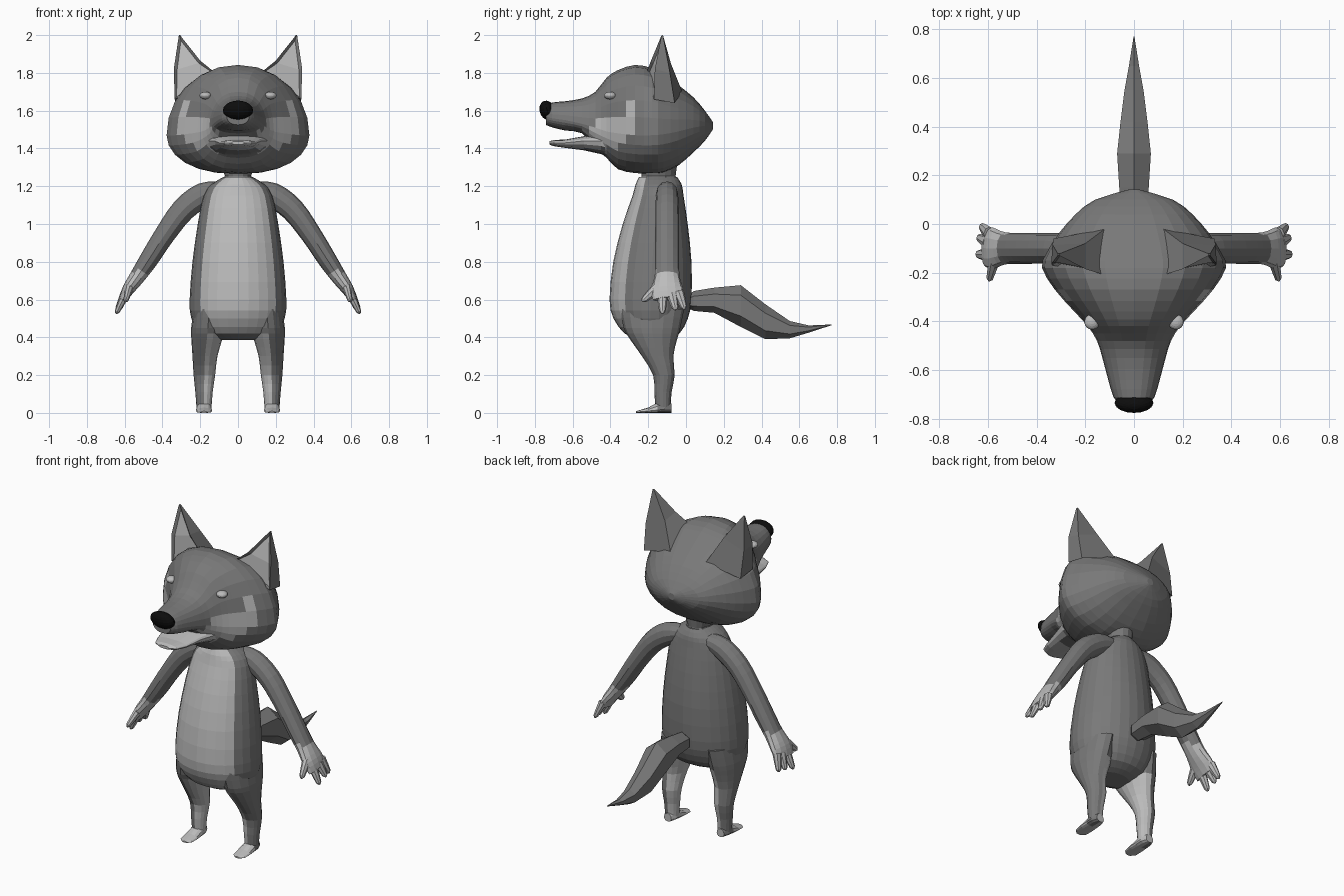
import bpy, bmesh
from math import sin, cos, pi, copysign
from mathutils import Vector

if "Cube" in bpy.data.objects:
    bpy.data.objects.remove(bpy.data.objects["Cube"])


def material(name, value):
    m = bpy.data.materials.new(name)
    m.use_nodes = True
    colour = (value, value, value, 1)
    m.diffuse_color = colour
    shader = m.node_tree.nodes["Principled BSDF"]
    shader.inputs["Base Color"].default_value = colour
    shader.inputs["Roughness"].default_value = 0.8
    return m


MATS = [material("grey_fur", 0.19), material("pale_fur", 0.5), material("black_nose", 0.004)]
FUR, PALE, BLACK = range(3)


def loft(name, rings, rule=lambda c, t: FUR, side=1):
    """Skin closed rings; rule picks the colour from face centre and turn fraction."""
    bm = bmesh.new()
    loops = [[bm.verts.new((p[0] * side, p[1], p[2])) for p in r] for r in rings]
    n = len(loops[0])

    def add(verts, t):
        f = bm.faces.new(verts)
        c = f.calc_center_median()
        c.x *= side
        f.material_index = rule(c, t)

    for a, b in zip(loops, loops[1:]):
        for j in range(n):
            k = (j + 1) % n
            add((a[j], a[k], b[k], b[j]), (j + 0.5) / n)
    add(loops[0], 0)
    add(loops[-1], 0)
    bmesh.ops.recalc_face_normals(bm, faces=bm.faces)
    mesh = bpy.data.meshes.new(name)
    bm.to_mesh(mesh)
    bm.free()
    for m in MATS:
        mesh.materials.append(m)
    obj = bpy.data.objects.new(name, mesh)
    bpy.context.collection.objects.link(obj)
    return obj


def resample(stations, k):
    """Smooth curve through the stations, k steps per span."""
    s = [Vector(p) for p in stations]
    out = []
    for i in range(len(s) - 1):
        p0, p1, p2, p3 = s[max(i - 1, 0)], s[i], s[i + 1], s[min(i + 2, len(s) - 1)]
        for j in range(k):
            t = j / k
            out.append(0.5 * (2 * p1 + (p2 - p0) * t + (2 * p0 - 5 * p1 + 4 * p2 - p3) * t * t
                              + (3 * p1 - p0 - 3 * p2 + p3) * t ** 3))
    return out + [s[-1]]


def level_rings(stations, n):
    """Flat ellipses from (x, y, z, rx, ry)."""
    return [[(x + rx * cos(2 * pi * j / n), y + ry * sin(2 * pi * j / n), z) for j in range(n)]
            for x, y, z, rx, ry in stations]


def upright_rings(stations, n, power=0.85, cx=0):
    """Egg-shaped sections facing y from (y, half width, top, bottom, widest height)."""
    rings = []
    for y, w, top, low, mid in stations:
        ring = []
        for j in range(n):
            s, c = sin(2 * pi * j / n), cos(2 * pi * j / n)
            ring.append((cx + w * copysign(abs(s) ** power, s), y,
                         mid + c * (top - mid if c > 0 else mid - low)))
        rings.append(ring)
    return rings


def limb_rings(stations, n):
    """Ellipses across a path from (x, y, z, depth radius, thickness radius)."""
    pts = [Vector(s[:3]) for s in stations]
    rings = []
    for i, s in enumerate(stations):
        d = (pts[min(i + 1, len(pts) - 1)] - pts[max(i - 1, 0)]).normalized()
        u = Vector((0, 1, 0))
        u = (u - d * u.dot(d)).normalized()
        v = d.cross(u)
        rings.append([pts[i] + u * s[3] * cos(2 * pi * j / n) + v * s[4] * sin(2 * pi * j / n)
                      for j in range(n)])
    return rings


def ellipsoid(name, centre, radii, colour):
    bpy.ops.mesh.primitive_uv_sphere_add(segments=16, ring_count=10, location=centre)
    obj = bpy.context.object
    obj.name = name
    obj.scale = radii
    obj.data.materials.append(MATS[colour])
    return obj


# Torso with pale belly panel, and neck
torso = [(0, -.18, .385, .10, .07), (0, -.18, .42, .20, .145), (0, -.187, .5, .247, .197),
         (0, -.188, .6, .256, .217), (0, -.178, .8, .241, .207), (0, -.163, 1.0, .213, .172),
         (0, -.148, 1.15, .182, .135), (0, -.145, 1.21, .14, .122), (0, -.148, 1.25, .075, .1)]
loft("torso", level_rings(resample(torso, 2), 28),
     lambda c, t: PALE if abs(t - .75) < .14 and c.z > .43 else FUR)
loft("neck", level_rings([(0, -.145, 1.22, .09, .1), (0, -.145, 1.255, .07, .09),
                          (0, -.145, 1.33, .09, .1)], 16))


# Head and upper muzzle with pale cheeks
def cheek(c, t):
    upper = 1.615 + .565 * (c.y + .32)
    lower = 1.47 + .583 * (c.y + .28)
    inside = -.56 < c.y < -.28 and lower < c.z < upper and abs(c.x) > .09
    return PALE if inside else FUR


head = [(.142, .02, 1.54, 1.50, 1.52), (.10, .16, 1.60, 1.44, 1.52), (.04, .24, 1.67, 1.38, 1.51),
        (-.04, .31, 1.735, 1.31, 1.49), (-.12, .36, 1.79, 1.27, 1.475),
        (-.18, .378, 1.825, 1.265, 1.47), (-.27, .325, 1.842, 1.27, 1.47),
        (-.36, .245, 1.815, 1.29, 1.48), (-.42, .19, 1.775, 1.35, 1.49),
        (-.48, .152, 1.70, 1.40, 1.51), (-.55, .13, 1.665, 1.48, 1.53),
        (-.64, .106, 1.65, 1.495, 1.55), (-.71, .085, 1.643, 1.512, 1.56),
        (-.742, .06, 1.625, 1.525, 1.57)]
loft("head", upright_rings(resample(head, 2), 24), cheek)

# Lower jaw
jaw = [(-.36, .17, 1.46, 1.33, 1.42), (-.45, .155, 1.48, 1.37, 1.44), (-.54, .125, 1.465, 1.39, 1.44),
       (-.64, .10, 1.447, 1.403, 1.43), (-.70, .075, 1.445, 1.412, 1.43), (-.722, .035, 1.438, 1.42, 1.43)]
loft("lower_jaw", upright_rings(jaw, 16),
     lambda c, t: FUR if c.y > -.6 and c.z < 1.395 else PALE)

# Nose, leaning forward at the top
nose = ellipsoid("nose", (0, -.735, 1.602), (.08, .04, .052), BLACK)
nose.rotation_euler.x = .3

# Tail, six-sided
tail = [(0, .03, .61, .56, .585), (.04, .06, .645, .54, .59), (.15, .07, .663, .53, .595),
        (.29, .08, .676, .455, .57), (.42, .064, .575, .39, .48), (.55, .045, .486, .395, .44),
        (.65, .024, .463, .425, .445), (.77, .002, .468, .464, .466)]
loft("tail", upright_rings(tail, 6, 1))

arm = [(.07, -.10, 1.185, .05, .04), (.18, -.10, 1.155, .058, .065), (.29, -.10, 1.075, .062, .063),
       (.39, -.10, .94, .063, .055), (.47, -.10, .815, .064, .05), (.53, -.10, .725, .066, .042),
       (.58, -.10, .655, .085, .033), (.607, -.095, .605, .08, .022)]
fingers = {"thumb": ((.575, -.15, .665), (.595, -.232, .59)),
           "front_finger": ((.595, -.125, .63), (.645, -.125, .525)),
           "middle_finger": ((.60, -.075, .63), (.64, -.055, .545)),
           "back_finger": ((.595, -.04, .64), (.628, -.008, .548))}
leg = [(.15, -.18, .55, .085, .17), (.16, -.18, .45, .088, .15), (.165, -.172, .39, .082, .125),
       (.175, -.15, .3, .066, .083), (.178, -.117, .2, .057, .057), (.18, -.122, .11, .046, .046),
       (.18, -.122, .03, .04, .04)]
foot = [(-.078, .025, .05, 0, .02), (-.11, .04, .07, 0, .02), (-.15, .042, .055, 0, .015),
        (-.2, .044, .028, 0, .01), (-.245, .04, .015, 0, .006), (-.265, .018, .009, 0, .004)]

# Ear sections: inner front, outer front, outer back, inner back
ear = [[(.12, -.21, 1.80), (.335, -.17, 1.66), (.33, -.06, 1.64), (.12, -.02, 1.70)],
       [(.2, -.185, 1.865), (.34, -.165, 1.82), (.335, -.085, 1.80), (.2, -.08, 1.85)],
       [(.306, -.13, 1.998), (.313, -.13, 1.998), (.313, -.122, 2.0), (.306, -.122, 2.0)]]

for label, s in (("left", 1), ("right", -1)):
    # Arm with pale hand
    loft(label + "_arm", limb_rings(resample(arm, 3), 12),
         lambda c, t: PALE if c.z < .745 else FUR, s)
    for part, (a, b) in fingers.items():
        a, b = Vector(a), Vector(b)
        path = [(*a, .03, .024), (*a.lerp(b, .55), .023, .018),
                (*a.lerp(b, .88), .017, .014), (*b, .006, .005)]
        loft(f"{label}_{part}", limb_rings(path, 8), lambda c, t: PALE, s)

    # Leg with pale inner side, and foot
    loft(label + "_leg", level_rings(resample(leg, 2), 16),
         lambda c, t: PALE if .25 < t < .75 and c.z < .42 else FUR, s)
    loft(label + "_foot", upright_rings(foot, 12, cx=.18),
         lambda c, t: PALE if c.x < .18 or c.y < -.17 else FUR, s)

    # Ear with inset pale hollow
    obj = loft(label + "_ear", ear, lambda c, t: PALE if 0 < t < .25 else FUR, s)
    bm = bmesh.new()
    bm.from_mesh(obj.data)
    front = [f for f in bm.faces if f.material_index == PALE]
    rim = bmesh.ops.inset_region(bm, faces=front, thickness=.016, depth=-.012)
    for f in rim["faces"]:
        f.material_index = FUR
    bm.to_mesh(obj.data)
    bm.free()

    # Eye
    ellipsoid(label + "_eye", (s * .172, -.402, 1.68), (.032, .032, .02), PALE)
